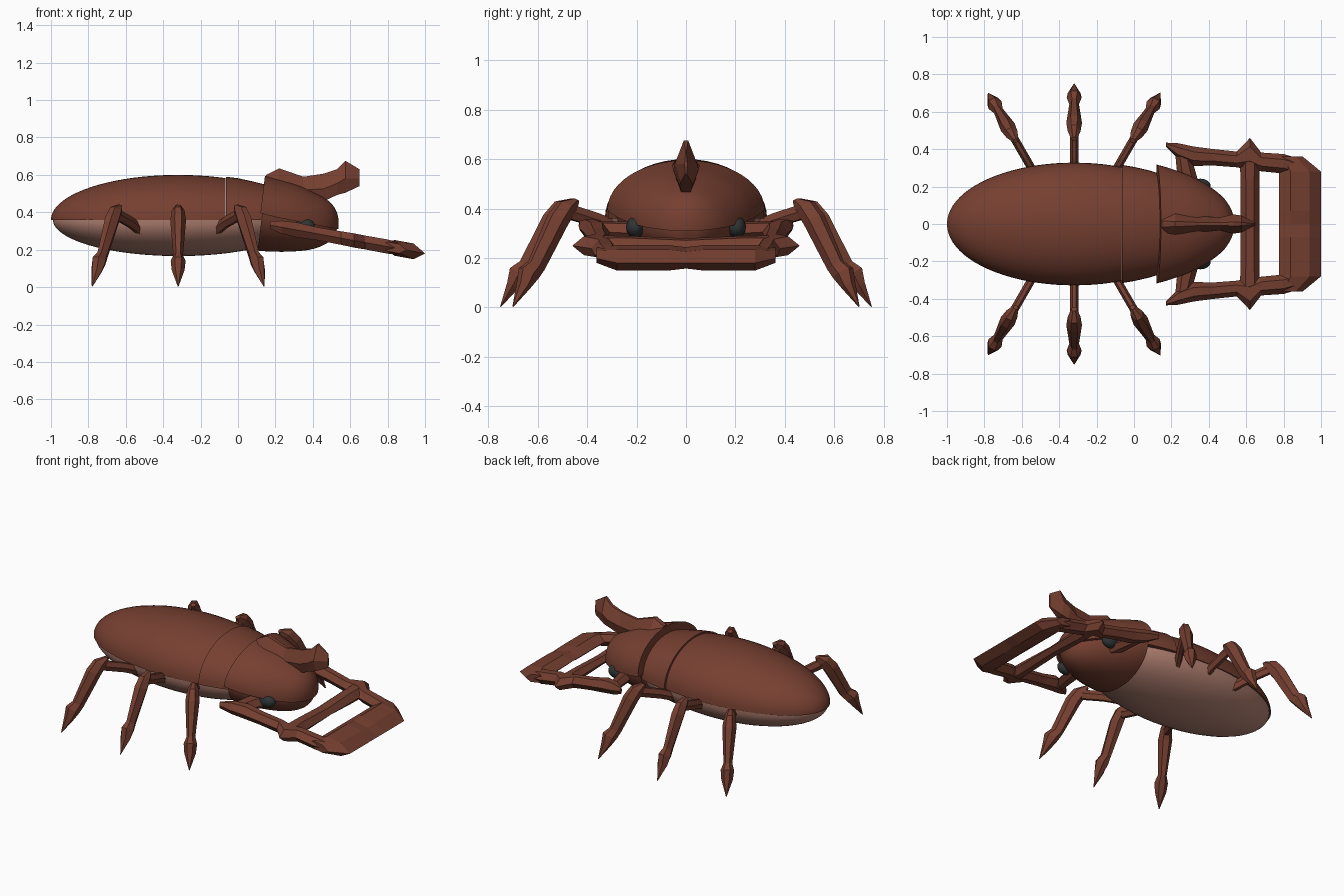
import bpy, bmesh, math
from mathutils import Vector

if "Cube" in bpy.data.objects:
    bpy.data.objects.remove(bpy.data.objects["Cube"])


def material(name, rgb):
    m = bpy.data.materials.new(name)
    m.diffuse_color = (*rgb, 1)
    m.use_nodes = True
    m.node_tree.nodes["Principled BSDF"].inputs["Base Color"].default_value = m.diffuse_color
    return m


BROWN = material("shell brown", (0.18, 0.05, 0.03))
TAN = material("belly tan", (0.45, 0.22, 0.17))
DARK = material("eye grey", (0.03, 0.035, 0.035))


def skin(name, rings, mat, smooth=False):
    """Closed mesh through rings that have equal point counts."""
    bm = bmesh.new()
    rows = [[bm.verts.new(p) for p in r] for r in rings]
    n = len(rows[0])
    for a, b in zip(rows, rows[1:]):
        for i in range(n):
            j = (i + 1) % n
            bm.faces.new((a[i], a[j], b[j], b[i]))
    bm.faces.new(rows[0])
    bm.faces.new(rows[-1])
    bmesh.ops.remove_doubles(bm, verts=bm.verts, dist=0.0005)
    bmesh.ops.recalc_face_normals(bm, faces=bm.faces)
    me = bpy.data.meshes.new(name)
    bm.to_mesh(me)
    bm.free()
    me.materials.append(mat)
    ob = bpy.data.objects.new(name, me)
    bpy.context.collection.objects.link(ob)
    if smooth:
        bpy.ops.object.select_all(action='DESELECT')
        ob.select_set(True)
        bpy.context.view_layer.objects.active = ob
        bpy.ops.object.shade_smooth_by_angle(angle=math.radians(40))
    return ob


def half_dome(name, stations, mat, shear=0.0, n=24):
    """Half-ellipse sections along x: (x, rim z, half width, signed height)."""
    rings = []
    for x, z, w, h in stations:
        rings.append([(x + shear * h * math.sin(math.pi * i / n),
                       w * math.cos(math.pi * i / n),
                       z + h * math.sin(math.pi * i / n)) for i in range(n + 1)])
    return skin(name, rings, mat, True)


def ellipsoid(x0, x1, cx, a, z, w, h, n=26):
    """Stations of an ellipsoid between x0 and x1, denser towards the ends."""
    t0 = math.acos(max(-1, (x0 - cx) / a))
    t1 = math.acos(min(1, (x1 - cx) / a))
    ts = [t0 + (t1 - t0) * i / n for i in range(n + 1)]
    return [(cx + a * math.cos(t), z, w * math.sin(t), h * math.sin(t)) for t in ts]


def smooth_stations(keys, steps=4):
    """Catmull-Rom refinement of key stations."""
    k = [keys[0]] + keys + [keys[-1]]
    out = []
    for a, b, c, d in zip(k, k[1:], k[2:], k[3:]):
        for s in range(steps):
            t = s / steps
            out.append(tuple(0.5 * (2 * q + (r - p) * t + (2 * p - 5 * q + 4 * r - u) * t * t
                                    + (3 * q - p - 3 * r + u) * t ** 3)
                             for p, q, r, u in zip(a, b, c, d)))
    return out + [keys[-1]]


def beam(name, stations, side, up):
    """Faceted six-sided bar through (centre, half width, half height)."""
    side, up = Vector(side), Vector(up)
    sec = [(1, 0), (.45, 1), (-.45, 1), (-1, 0), (-.45, -1), (.45, -1)]
    return skin(name, [[Vector(c) + side * (w * u) + up * (h * v) for u, v in sec]
                       for c, w, h in stations], BROWN)


# Body: wing shell, belly and the ring behind the head
half_dome("wing_shell", ellipsoid(-1, -0.068, -0.32, 0.68, 0.36, 0.328, 0.24), BROWN)
half_dome("belly", ellipsoid(-0.99, 0.2, -0.32, 0.67, 0.361, 0.322, -0.195), TAN)
half_dome("thorax", [(-0.064, .36, .316, .23), (0.0, .36, .305, .222),
                     (0.08, .36, .287, .205), (0.16, .36, .262, .185)], BROWN)

# Head: overhanging shield and rounded underside
half_dome("head_shield", smooth_stations([
    (.12, .395, .318, .20), (.2, .375, .295, .2), (.3, .355, .258, .19),
    (.4, .335, .203, .165), (.47, .322, .148, .137), (.51, .315, .095, .10),
    (.53, .31, .045, .055), (.537, .31, .002, .002)]), BROWN, shear=0.12)
half_dome("head_underside", smooth_stations([
    (.13, .40, .285, -.205), (.2, .38, .265, -.19), (.3, .36, .225, -.17),
    (.4, .34, .17, -.14), (.47, .325, .115, -.10), (.51, .32, .065, -.06),
    (.53, .315, .002, -.002)]), BROWN, shear=0.12)

# Horn: keel on the head that sweeps up to an upturned tip
horn = [(.15, .60, .50, .078), (.22, .635, .48, .07), (.35, .59, .46, .042),
        (.46, .607, .46, .035), (.53, .63, .493, .052), (.575, .675, .505, .045),
        (.65, .63, .54, .006)]
skin("horn", [[(x, -w * .2, t), (x, w * .2, t), (x, w, t * .45 + b * .55),
               (x, w * .5, b), (x, -w * .5, b), (x, -w, t * .45 + b * .55)]
              for x, t, b, w in horn], BROWN)


def jaw_z(x):
    return 0.332 - 0.183 * (x - 0.17)


tilt, lift = (1, 0, -0.183), (0, 0, 1)
for s, label in ((1, "left"), (-1, "right")):
    # Jaw arm with a backward hook and an outer spike
    arm = [(.17, .425, .01, .02), (.235, .39, .042, .035), (.32, .362, .052, .04),
           (.42, .357, .044, .035), (.55, .345, .042, .036), (.62, .375, .085, .038),
           (.68, .332, .05, .037), (.80, .322, .052, .038), (.88, .30, .05, .03)]
    beam("jaw_arm_" + label, [((x, s * y, jaw_z(x)), w, h) for x, y, w, h in arm],
         (0, 1, 0), lift)
    # Joint from the jaw arm into the head
    beam("jaw_joint_" + label, [((.26, s * .38, jaw_z(.26)), .04, .03),
                                ((.30, s * .17, jaw_z(.30)), .06, .035)], tilt, lift)
    # Inner tooth reaching the middle
    beam("jaw_tooth_" + label, [((.62, s * .34, jaw_z(.62)), .055, .036),
                                ((.62, s * .24, jaw_z(.62)), .05, .036),
                                ((.62, 0, jaw_z(.62)), .05, .026)], tilt, lift)
    # Broad jaw tip
    beam("jaw_tip_" + label, [((.83, s * .362, jaw_z(.83)), .07, .025),
                              ((.888, s * .28, jaw_z(.888)), .112, .042),
                              ((.888, s * .07, jaw_z(.888)), .112, .042),
                              ((.888, 0, jaw_z(.888)), .112, .034)], tilt, lift)

    # Eye under the shield rim
    bpy.ops.mesh.primitive_uv_sphere_add(segments=16, ring_count=10, radius=0.05,
                                         location=(.355, s * .205, .325))
    eye = bpy.context.object
    eye.name = "eye_" + label
    eye.scale = (1.1, .75, .85)
    eye.data.materials.append(DARK)
    bpy.ops.object.shade_smooth_by_angle()

    # Legs: thin thigh, then a broad shin ending in a pointed foot
    for row, ox, oy, ang in (("front", -.095, .293, 30), ("middle", -.32, .28, 0),
                             ("rear", -.545, .293, -30)):
        a = math.radians(ang)
        out = Vector((math.sin(a), s * math.cos(a), 0))
        across = Vector((math.cos(a), -s * math.sin(a), 0))
        hip = Vector((ox, s * oy, 0))

        def at(d, z):
            return hip + out * d + Vector((0, 0, z))

        beam(f"{row}_thigh_{label}", [(at(-.06, .30), .022, .03), (at(.07, .35), .022, .03),
                                      (at(.23, .395), .022, .03)], across, lift)
        normal = out * .88 + Vector((0, 0, .47))
        beam(f"{row}_shin_{label}", [(at(.175, .435), .016, .012), (at(.215, .41), .034, .04),
                                     (at(.26, .355), .042, .042), (at(.36, .17), .026, .036),
                                     (at(.395, .14), .040, .042), (at(.42, .09), .034, .026),
                                     (at(.47, .003), .002, .002)], across, normal)
